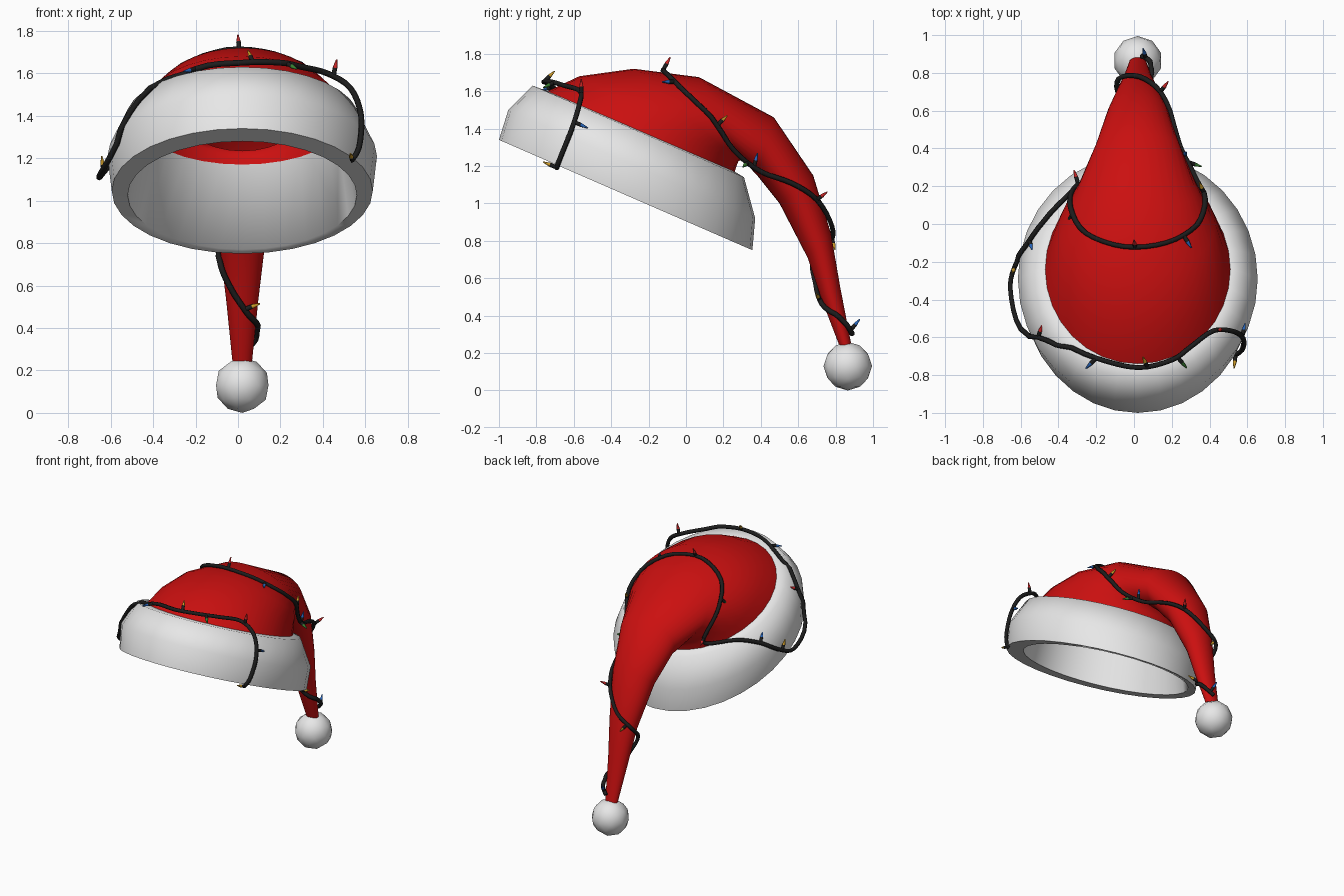
import bpy
import bmesh
from math import cos, sin, tau
from mathutils import Vector
from mathutils.bvhtree import BVHTree

cube = bpy.data.objects.get("Cube")
if cube:
    bpy.data.objects.remove(cube)

MID_X = 0.02


def material(name, colour):
    mat = bpy.data.materials.new(name)
    mat.use_nodes = True
    rgba = (*colour, 1)
    mat.diffuse_color = rgba
    mat.node_tree.nodes["Principled BSDF"].inputs["Base Color"].default_value = rgba
    return mat


red = material("felt red", (0.6, 0.005, 0.005))
white = material("fleece white", (0.8, 0.8, 0.8))
black = material("wire black", (0.012, 0.012, 0.012))
bulb_mats = {
    "red": material("bulb red", (0.6, 0.02, 0.02)),
    "yellow": material("bulb yellow", (0.6, 0.32, 0.02)),
    "blue": material("bulb blue", (0.02, 0.13, 0.5)),
    "green": material("bulb green", (0.04, 0.22, 0.03)),
}


def finish(name, bm, mats, angle=1.2):
    mesh = bpy.data.meshes.new(name)
    bm.to_mesh(mesh)
    bm.free()
    obj = bpy.data.objects.new(name, mesh)
    bpy.context.collection.objects.link(obj)
    for mat in mats:
        mesh.materials.append(mat)
    bpy.ops.object.select_all(action='DESELECT')
    obj.select_set(True)
    bpy.context.view_layer.objects.active = obj
    bpy.ops.object.shade_smooth_by_angle(angle=angle)
    return obj


def loft(rings, segments, closed=False, cap=False):
    """Skin ellipses given as front (y, z), back (y, z) and half width in x."""
    bm = bmesh.new()
    loops = []
    for front, back, half_width in rings:
        f, b = Vector((MID_X, *front)), Vector((MID_X, *back))
        mid, axis = (f + b) / 2, (f - b) / 2
        side = Vector((half_width, 0, 0))
        loops.append([bm.verts.new(mid + axis * cos(tau * i / segments)
                                   + side * sin(tau * i / segments))
                      for i in range(segments)])
    pairs = list(zip(loops, loops[1:]))
    if closed:
        pairs.append((loops[-1], loops[0]))
    for lo, hi in pairs:
        for i in range(segments):
            j = (i + 1) % segments
            bm.faces.new((lo[i], lo[j], hi[j], hi[i]))
    if cap:
        bm.faces.new(loops[-1])
    bmesh.ops.recalc_face_normals(bm, faces=bm.faces)
    return bm


# Drooping felt cone
cone_bm = loft([
    ((-0.74, 1.60), (0.26, 1.17), 0.49),
    ((-0.57, 1.68), (0.27, 1.20), 0.46),
    ((-0.28, 1.72), (0.28, 1.225), 0.41),
    ((0.07, 1.675), (0.30, 1.235), 0.32),
    ((0.47, 1.46), (0.38, 1.15), 0.22),
    ((0.68, 1.15), (0.50, 1.00), 0.16),
    ((0.775, 0.84), (0.65, 0.71), 0.105),
    ((0.825, 0.55), (0.72, 0.50), 0.075),
    ((0.885, 0.24), (0.82, 0.24), 0.046),
], 32, cap=True)

# Fleece band: bottom inner, bottom outer, bulge, top shoulder, felt seam
band_bm = loft([
    ((-0.86, 1.28), (0.312, 0.77), 0.54),
    ((-1.0, 1.34), (0.355, 0.75), 0.615),
    ((-0.95, 1.50), (0.37, 0.92), 0.635),
    ((-0.82, 1.63), (0.31, 1.14), 0.55),
    ((-0.74, 1.60), (0.26, 1.17), 0.49),
], 32, closed=True)

surfaces = [BVHTree.FromBMesh(cone_bm), BVHTree.FromBMesh(band_bm)]
finish("hat_cone", cone_bm, [red])
finish("hat_band", band_bm, [white])

# Pompom
bm = bmesh.new()
bmesh.ops.create_icosphere(bm, subdivisions=2, radius=0.13)
bmesh.ops.translate(bm, vec=(MID_X, 0.865, 0.13), verts=bm.verts)
finish("pompom", bm, [white])

# Light string path: around the band, over the cone, then down the tail
band_path = [
    (0.53, -0.69, 1.19), (0.57, -0.67, 1.25), (0.58, -0.61, 1.40),
    (0.53, -0.57, 1.53), (0.42, -0.565, 1.60), (0.30, -0.65, 1.63),
    (0.20, -0.72, 1.65), (0.02, -0.76, 1.65), (-0.20, -0.71, 1.62),
    (-0.45, -0.61, 1.47), (-0.60, -0.555, 1.21), (-0.655, -0.34, 1.11),
    (-0.62, -0.20, 1.15), (-0.55, -0.09, 1.22), (-0.45, 0.05, 1.27),
    (-0.30, 0.20, 1.26),
]
tail_path = [
    (-0.31, 0.19, 1.36), (-0.32, 0.08, 1.50), (-0.25, -0.05, 1.62),
    (-0.05, -0.12, 1.71), (0.17, -0.10, 1.68), (0.32, -0.01, 1.58),
    (0.37, 0.13, 1.46), (0.32, 0.26, 1.28), (0.25, 0.40, 1.17),
    (0.20, 0.56, 1.11), (0.14, 0.70, 1.02), (0.03, 0.78, 0.88),
    (-0.08, 0.77, 0.79), (-0.08, 0.68, 0.69), (-0.03, 0.69, 0.58),
    (0.03, 0.72, 0.49), (0.08, 0.80, 0.41), (0.085, 0.86, 0.35),
    (0.04, 0.89, 0.30),
]


def spline(points, steps=4):
    """Catmull-Rom samples through the points."""
    pts = [Vector(p) for p in points]
    pts = [pts[0]] + pts + [pts[-1]]
    out = []
    for a, b, c, d in zip(pts, pts[1:], pts[2:], pts[3:]):
        for i in range(steps):
            t = i / steps
            out.append(b + (c - a) * t / 2
                       + (2 * a - 5 * b + 4 * c - d) * t * t / 2
                       + (3 * b - a - 3 * c + d) * t ** 3 / 2)
    return out + [pts[-1]]


def push_out(p, gap=0.012):
    """Keep a wire point just outside the hat."""
    for tree in surfaces:
        hit, normal, _, _ = tree.find_nearest(p)
        if (p - hit).dot(normal) < gap and (p - hit).length < 0.12:
            p = hit + normal * gap
    return p


wire = [push_out(p) for p in spline(band_path + tail_path)]
curve = bpy.data.curves.new("light_wire", 'CURVE')
curve.dimensions = '3D'
curve.bevel_depth = 0.014
curve.bevel_resolution = 1
curve.use_fill_caps = True
line = curve.splines.new('POLY')
line.points.add(len(wire) - 1)
for point, p in zip(line.points, wire):
    point.co = (*p, 1)
curve.materials.append(black)
wire_obj = bpy.data.objects.new("light_wire", curve)
bpy.context.collection.objects.link(wire_obj)
bpy.ops.object.select_all(action='DESELECT')
wire_obj.select_set(True)
bpy.context.view_layer.objects.active = wire_obj
bpy.ops.object.convert(target='MESH')
bpy.ops.object.shade_smooth_by_angle(angle=1.2)

# Bulb tips by colour; each grows from the nearest point of the wire
tips = {
    "red": [(0.0, -0.085, 1.78), (0.46, -0.56, 1.64), (-0.48, -0.52, 1.46),
            (-0.31, 0.26, 1.29), (0.17, 0.74, 1.05)],
    "yellow": [(0.05, -0.71, 1.70), (0.53, -0.76, 1.22), (-0.64, -0.25, 1.19),
               (0.35, 0.21, 1.46), (0.0, 0.80, 0.74), (0.09, 0.70, 0.51)],
    "blue": [(0.585, -0.54, 1.41), (-0.25, -0.76, 1.61), (-0.54, -0.13, 1.27),
             (0.30, -0.12, 1.65), (0.27, 0.37, 1.22), (0.05, 0.92, 0.37)],
    "green": [(0.26, -0.74, 1.63), (-0.36, -0.01, 1.47), (0.34, 0.31, 1.20)],
}


def bulb(name, tip, mat):
    tip = Vector(tip)
    base = min(wire, key=lambda p: (p - tip).length)
    turn = (tip - base).to_track_quat('Z', 'Y')
    bm = bmesh.new()
    # Socket, then a tapered glass tip
    for z, depth, low, high, index in ((0.02, 0.04, 0.011, 0.011, 0),
                                       (0.06, 0.04, 0.011, 0.003, 1)):
        made = bmesh.ops.create_cone(bm, cap_ends=True, segments=8, radius1=low,
                                     radius2=high, depth=depth)["verts"]
        bmesh.ops.translate(bm, vec=(0, 0, z), verts=made)
        for face in {f for v in made for f in v.link_faces}:
            face.material_index = index
    for v in bm.verts:
        v.co = base + turn @ v.co
    finish(name, bm, [black, mat], 0.9)


for colour, places in tips.items():
    for n, tip in enumerate(places, 1):
        bulb(f"{colour}_bulb_{n}", tip, bulb_mats[colour])
